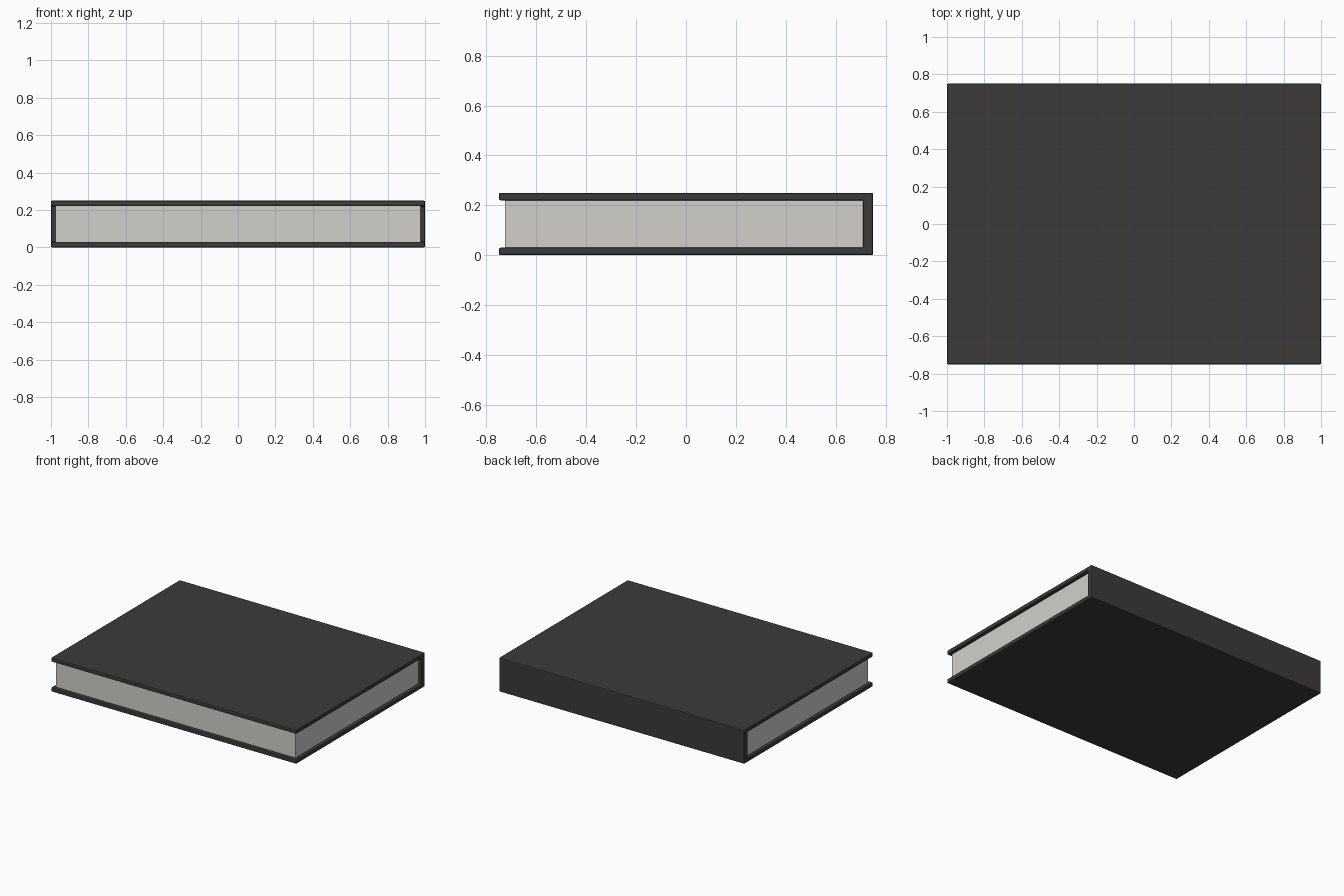
import bpy, bmesh

if "Cube" in bpy.data.objects:
    bpy.data.objects.remove(bpy.data.objects["Cube"])


def material(name, rgb):
    m = bpy.data.materials.new(name)
    m.diffuse_color = (*rgb, 1)
    m.use_nodes = True
    m.node_tree.nodes["Principled BSDF"].inputs["Base Color"].default_value = m.diffuse_color
    return m


def extrude_profile(name, points, half_length, mat, bevel=0):
    """Extrude a closed (y, z) profile along x, centred on x = 0."""
    bm = bmesh.new()
    face = bm.faces.new([bm.verts.new((-half_length, y, z)) for y, z in points])
    side = bmesh.ops.extrude_face_region(bm, geom=[face])["geom"]
    moved = [v for v in side if isinstance(v, bmesh.types.BMVert)]
    bmesh.ops.translate(bm, verts=moved, vec=(2 * half_length, 0, 0))
    bmesh.ops.recalc_face_normals(bm, faces=bm.faces)
    mesh = bpy.data.meshes.new(name)
    bm.to_mesh(mesh)
    bm.free()
    mesh.materials.append(mat)
    obj = bpy.data.objects.new(name, mesh)
    bpy.context.collection.objects.link(obj)
    if bevel:
        mod = obj.modifiers.new("soft_edges", 'BEVEL')
        mod.width = bevel
        mod.segments = 2
        mod.limit_method = 'ANGLE'
    return obj


dark = material("cover_dark", (0.045, 0.043, 0.041))
paper = material("paper", (0.64, 0.63, 0.60))

height, board, spine, hinge = 0.25, 0.03, 0.75, 0.71

# Cover: two boards joined by the spine at the back
extrude_profile("cover", [
    (-0.75, 0), (spine, 0), (spine, height), (-0.75, height),
    (-0.75, height - board), (hinge, height - board),
    (hinge, board), (-0.75, board)], 1.0, dark, bevel=0.006)

# Page block, slightly inset and touching the boards and spine
extrude_profile("page_block", [
    (-0.725, board), (hinge, board),
    (hinge, height - board), (-0.725, height - board)], 0.975, paper)
